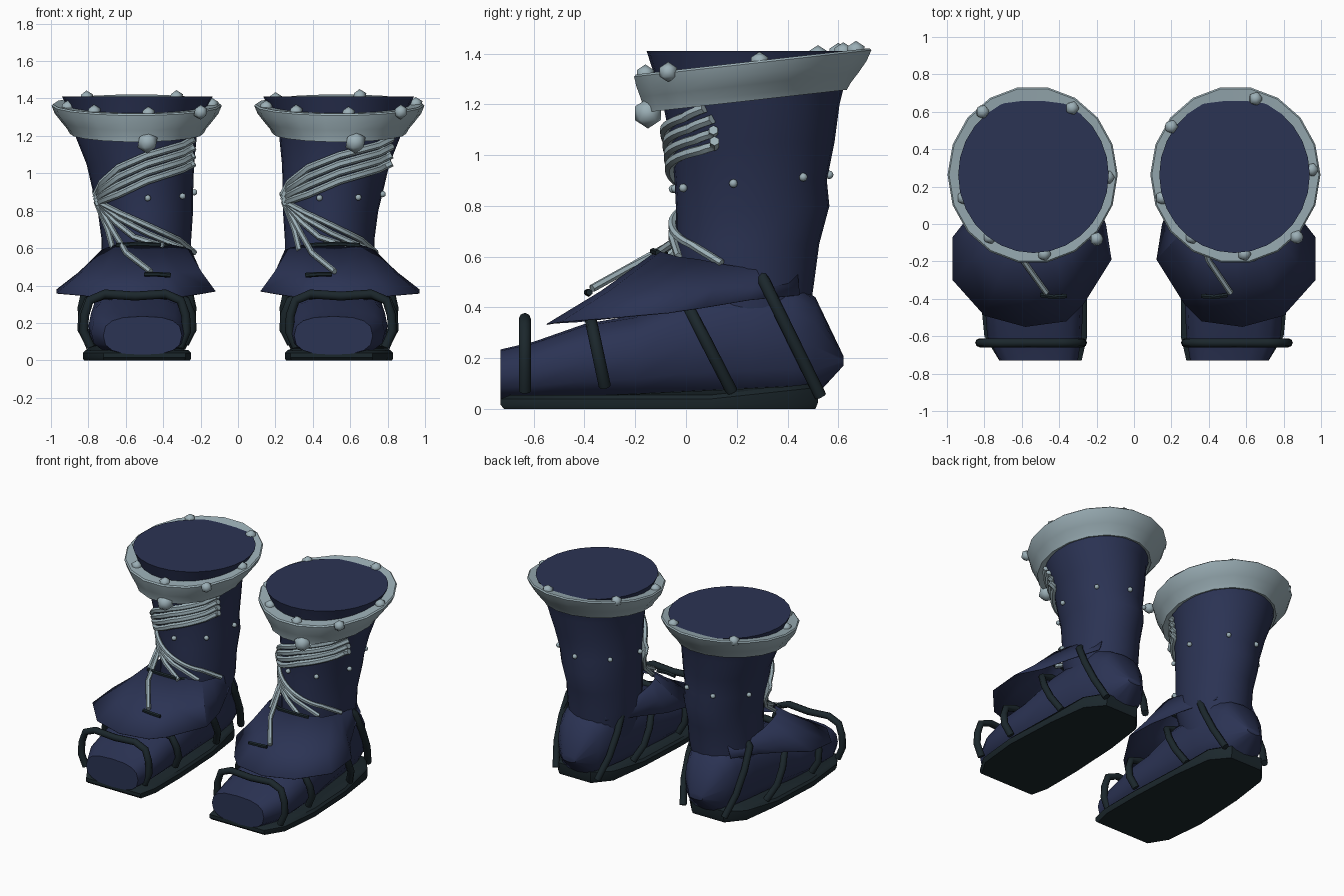
import bpy, bmesh, math
from mathutils import Vector

if "Cube" in bpy.data.objects:
    bpy.data.objects.remove(bpy.data.objects["Cube"])


def material(name, rgb):
    m = bpy.data.materials.new(name)
    m.diffuse_color = (*rgb, 1)
    m.use_nodes = True
    m.node_tree.nodes["Principled BSDF"].inputs["Base Color"].default_value = m.diffuse_color
    return m


NAVY = material("navy cloth", (0.024, 0.033, 0.088))
GREY = material("pale grey", (0.33, 0.43, 0.47))
DARK = material("dark leather", (0.011, 0.020, 0.025))


def finish(name, bm, mat, angle=None):
    bmesh.ops.recalc_face_normals(bm, faces=bm.faces)
    me = bpy.data.meshes.new(name)
    bm.to_mesh(me)
    bm.free()
    ob = bpy.data.objects.new(name, me)
    bpy.context.collection.objects.link(ob)
    me.materials.append(mat)
    if angle:
        bpy.ops.object.select_all(action='DESELECT')
        ob.select_set(True)
        bpy.context.view_layer.objects.active = ob
        bpy.ops.object.shade_smooth_by_angle(angle=math.radians(angle))
    return ob


def loft(name, rings, mat, caps=True, closed=True, angle=40):
    """Skin a list of equal-length point rings."""
    bm = bmesh.new()
    vs = [[bm.verts.new(p) for p in r] for r in rings]
    n = len(rings[0])
    for a, b in zip(vs, vs[1:]):
        for i in range(n if closed else n - 1):
            j = (i + 1) % n
            bm.faces.new((a[i], a[j], b[j], b[i]))
    if caps:
        bm.faces.new(vs[0])
        bm.faces.new(vs[-1])
    return finish(name, bm, mat, angle)


def tube(name, paths, radius, mat, sides=8):
    """Round tubes along point paths."""
    bm = bmesh.new()
    for pts in paths:
        pts = [Vector(p) for p in pts]
        prev = None
        for i, p in enumerate(pts):
            t = (pts[min(i + 1, len(pts) - 1)] - pts[max(i - 1, 0)]).normalized()
            ref = Vector((0, 1, 0)) if abs(t.y) < 0.9 else Vector((1, 0, 0))
            u = t.cross(ref).normalized()
            w = t.cross(u)
            ring = [bm.verts.new(p + radius * (math.cos(a) * u + math.sin(a) * w))
                    for a in (2 * math.pi * k / sides for k in range(sides))]
            if prev:
                for k in range(sides):
                    m = (k + 1) % sides
                    bm.faces.new((prev[k], prev[m], ring[m], ring[k]))
            if i in (0, len(pts) - 1):
                bm.faces.new(ring)
            prev = ring
    return finish(name, bm, mat, 50)


def beads(name, pts, radius, mat, detail):
    bm = bmesh.new()
    for p in pts:
        new = bmesh.ops.create_icosphere(bm, subdivisions=detail, radius=radius)
        bmesh.ops.translate(bm, verts=new['verts'], vec=p)
    return finish(name, bm, mat, 60)


def ellipse(xc, rx, yc, ry, z, n, slope=0):
    out = []
    for k in range(n):
        a = 2 * math.pi * k / n
        y = yc + ry * math.sin(a)
        out.append((xc + rx * math.cos(a), y, z + slope * (y - yc)))
    return out


# Shaft rings: z, x min, x max, y min, y max
SHAFT = [(0.25, .30, .70, .04, .47), (0.5, .25, .73, -.03, .505), (0.65, .25, .73, -.04, .525),
         (0.8, .24, .75, -.04, .565), (0.9, .24, .775, -.045, .555), (1.05, .235, .81, -.06, .585),
         (1.2, .22, .87, -.09, .605), (1.3, .19, .89, -.12, .63), (1.41, .135, .94, -.155, .68)]


def shaft_at(z):
    for a, b in zip(SHAFT, SHAFT[1:]):
        if z <= b[0]:
            t = max(0, (z - a[0]) / (b[0] - a[0]))
            x0, x1, y0, y1 = [a[i] + t * (b[i] - a[i]) for i in range(1, 5)]
            return (x0 + x1) / 2, (x1 - x0) / 2, (y0 + y1) / 2, (y1 - y0) / 2


def on_shaft(s, x, z):
    xc, rx, yc, ry = shaft_at(z)
    q = max(-.91, min(.91, (x - s * xc) / rx))
    return (x, yc - ry * math.sqrt(1 - q * q) - .016, z)


def lace(s, pts):
    """Follow the shaft through (x, z) points; (x, y, z) points are used directly."""
    full = [on_shaft(s, *p) if len(p) == 2 else p for p in pts]
    out = [full[0]]
    for a, b, fa, fb in zip(pts, pts[1:], full, full[1:]):
        for k in range(1, 6):
            t = k / 5
            if len(a) == len(b) == 2:
                out.append(on_shaft(s, a[0] + t * (b[0] - a[0]), a[1] + t * (b[1] - a[1])))
            else:
                out.append(tuple(Vector(fa).lerp(Vector(fb), t)))
    return out


# Foot sections: y, x min, x max, z bottom, z top
FOOT = [(-.73, .30, .72, .03, .235), (-.6, .28, .785, .03, .265), (-.4, .27, .80, .03, .335),
        (-.2, .275, .79, .03, .37), (0, .28, .77, .03, .46), (.25, .29, .74, .03, .5),
        (.42, .31, .72, .04, .5), (.51, .35, .68, .05, .44), (.62, .46, .57, .17, .21)]
SOLE = [(.28, -.73), (.72, -.73), (.80, -.6), (.83, -.3), (.81, .1), (.77, .4), (.67, .52),
        (.41, .52), (.31, .4), (.27, .1), (.25, -.3), (.25, -.6)]
# Ankle flap edges, from one back corner round the front to the other
FLAP_OUT = [(.68, .45, .45), (.77, .25, .43), (.86, .07, .40), (.97, -.07, .38), (.97, -.30, .36),
            (.80, -.49, .345), (.58, -.55, .335), (.36, -.52, .34), (.27, -.43, .345),
            (.12, -.19, .37), (.15, 0, .39), (.23, .2, .42), (.34, .45, .45)]
FLAP_IN = [(.645, .44, .54), (.725, .28, .55), (.735, .15, .57), (.73, .05, .59), (.71, -.03, .60),
           (.65, -.10, .62), (.54, -.12, .62), (.42, -.11, .62), (.36, -.09, .62),
           (.27, -.03, .60), (.25, .06, .59), (.255, .2, .56), (.35, .44, .54)]
# Straps: foot y, z, crown y, z, crown x min, max, foot narrowing
STRAPS = [(-.635, .07, -.635, .355, .28, .82, 0), (-.32, .09, -.375, .35, .25, .83, 0),
          (.18, .07, 0, .42, .23, .85, .04), (.53, .05, .28, .56, .265, .765, .06)]
ARCH = [(.06, 0), (-.01, .3), (.0, .6), (.05, .88), (.2, 1), (.5, .96),
        (.8, 1), (.95, .88), (1, .6), (1.01, .3), (.94, 0)]
RIM_STUDS = {-1: [(-.81, .60), (-.33, .62), (-.14, .25), (-.20, -.08), (-.48, -.16), (-.77, -.07), (-.91, .14)],
             1: [(.20, .52), (.65, .67), (.95, .29), (.87, -.07), (.59, -.16), (.31, -.07), (.15, .14)]}
SHAFT_STUDS = [-105, -60, -13, 42, 90, 140, 192]

for s, side in ((-1, "left"), (1, "right")):
    def flip(pts):
        return [(s * p[0], *p[1:]) for p in pts]

    # Boot shaft with closed top
    loft(side + "_shaft", [ellipse(s * (a + b) / 2, (b - a) / 2, (c + d) / 2, (d - c) / 2, z, 28)
                           for z, a, b, c, d in SHAFT], NAVY)

    # Foot with flattened underside
    rings = []
    for y, x0, x1, z0, z1 in FOOT:
        ring = []
        for k in range(16):
            c, sn = math.cos(math.pi * k / 8), math.sin(math.pi * k / 8)
            px = math.copysign(abs(c) ** .75, c)
            pz = math.copysign(abs(sn) ** .75, sn)
            ring.append(((x0 + x1) / 2 + px * (x1 - x0) / 2, y, (z0 + z1) / 2 + pz * (z1 - z0) / 2))
        rings.append(flip(ring))
    loft(side + "_foot", rings, NAVY)

    # Sole with a rim that rises at the heel
    def sole_ring(f, z, rise):
        return [(s * (.54 + (x - .54) * f), max(-.73, y * f), z + rise * max(0, (y - .1) / .42))
                for x, y in SOLE]
    loft(side + "_sole", [sole_ring(.98, 0, 0), sole_ring(1, .015, .01), sole_ring(1, .04, .045),
                          sole_ring(.95, .055, .045)], DARK)

    # Flared ankle flap
    mid = [((a[0] + b[0]) / 2, (a[1] + b[1]) / 2, (a[2] + b[2]) / 2 - .012) for a, b in zip(FLAP_IN, FLAP_OUT)]
    flap = loft(side + "_ankle_flap", [flip(FLAP_IN), flip(mid), flip(FLAP_OUT)], NAVY, False, False, 30)
    flap.modifiers.new("thickness", 'SOLIDIFY').thickness = .004

    # Straps over the foot, drawn in towards the sole
    paths = []
    for y0, z0, y1, z1, x0, x1, narrow in STRAPS:
        path = []
        for u, v in ARCH:
            inset = narrow * (1 - v)
            path.append((x0 + inset + u * (x1 - x0 - 2 * inset), y0 + v * (y1 - y0), z0 + v * (z1 - z0)))
        paths.append(flip(path))
    tube(side + "_straps", paths, .024, DARK)

    # Dark trim on the flap
    tube(side + "_flap_trim", [flip([(.36, -.08, .61), (.42, -.12, .617), (.54, -.13, .622),
                                     (.65, -.11, .615)]),
                               flip([(.36, -.385, .455), (.43, -.39, .46), (.50, -.38, .46)])], .013, DARK, 6)

    # Tilted flared collar
    collar = [(.32, .36, .235, 1.225), (.358, .405, .235, 1.213), (.372, .414, .24, 1.238),
              (.405, .437, .25, 1.278), (.438, .460, .258, 1.32), (.455, .475, .263, 1.362),
              (.447, .467, .263, 1.37), (.37, .385, .263, 1.365)]
    loft(side + "_collar", [ellipse(s * .542, rx, yc, ry, z, 18, .112) for rx, ry, yc, z in collar],
         GREY, False)

    # Studs half sunk in the collar, and the hanging gem
    beads(side + "_collar_studs", [(x, y, 1.365 + .112 * (y - .263)) for x, y in RIM_STUDS[s]],
          .04, GREY, 1)
    beads(side + "_gem", [(-.484 if s < 0 else .628, -.15, 1.165)], .06, GREY, 1)

    # Small round studs circling the shaft
    xc, rx, yc, ry = shaft_at(.89)
    ring = []
    for deg in SHAFT_STUDS:
        a = math.radians(deg + (20 if s < 0 else 0))
        y = yc + (ry + .008) * math.sin(a)
        ring.append((s * xc + (rx + .008) * math.cos(a), y, .895 + .09 * (y - yc)))
    beads(side + "_shaft_studs", ring, .017, GREY, 2)

    # Upper laces fan out to the side knot
    nx = -.757 if s < 0 else .245
    up = 1 if s < 0 else 1.1
    low = 1 if s < 0 else .94
    upper = []
    for k in range(4):
        d = .043 * k
        upper.append(lace(s, [(nx + .525 * up, 1.185 - d), (nx + .46 * up, 1.15 - d),
                              (nx + .27 * up, 1.095 - d * 1.05), (nx + .12 * up, 1.03 - d * 1.1),
                              (nx + .03, .95 - d * .75), (nx - .005, .88 - d * .35)]))
    tube(side + "_upper_laces", upper, .02, GREY, 6)

    # Lower laces spread over the flap
    lower = [[(.06, .70), (.09, -.09, .585)],
             [(.09, .69), (.16, -.19, .575), (.29, -.37, .475)],
             [(.10, .74), (.2, .66), (.36, -.12, .61)],
             [(.12, .76), (.27, .68), (.46, -.03, .60)],
             [(.12, .79), (.3, .71), (.44, .645), (.525, .14, .575)]]
    tube(side + "_lower_laces", [lace(s, [(nx, .85)] + [(nx + p[0] * low, *p[1:]) for p in pts])
                                 for pts in lower], .016, GREY, 6)
